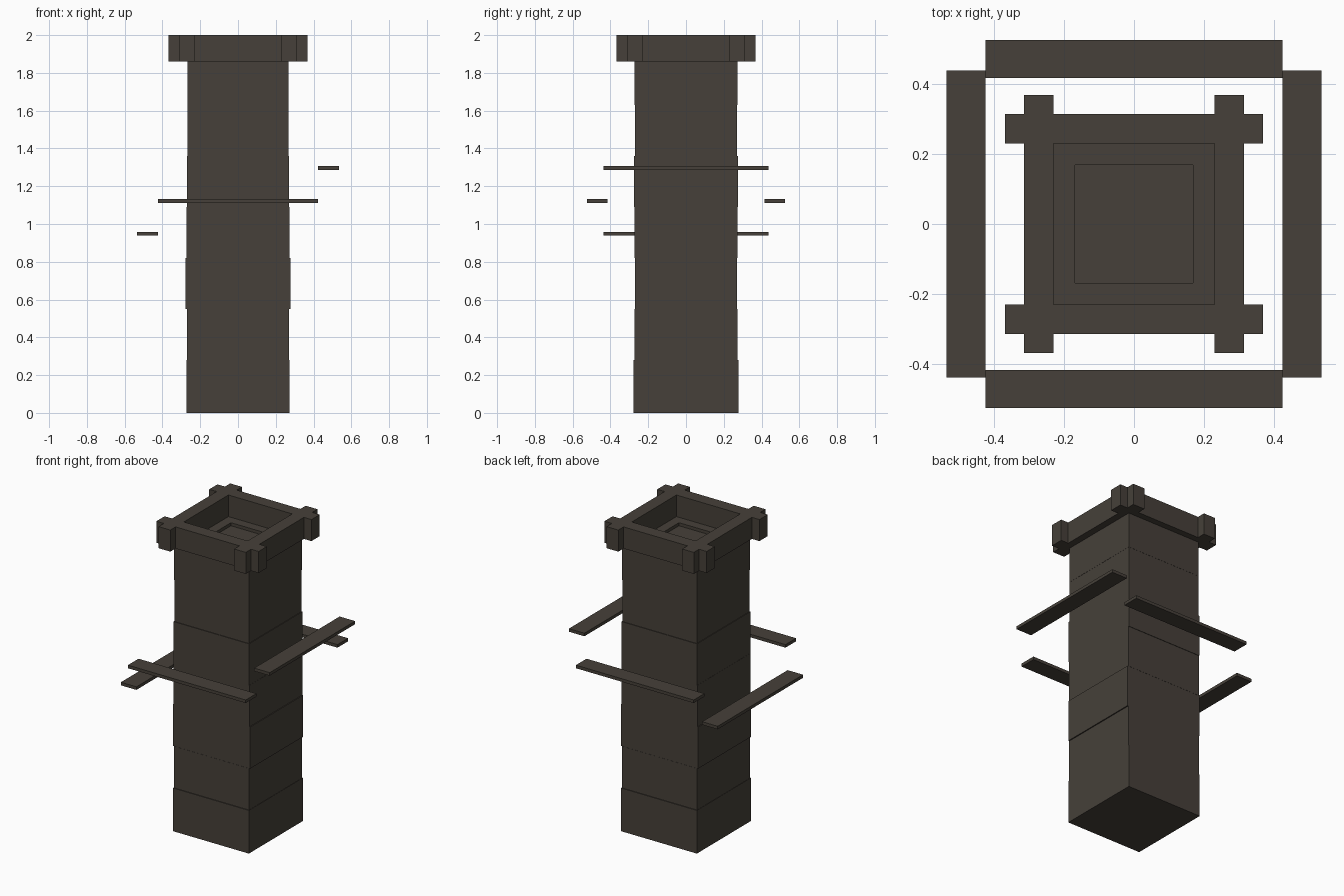
import bpy, bmesh

if "Cube" in bpy.data.objects:
    bpy.data.objects.remove(bpy.data.objects["Cube"])

wood = bpy.data.materials.new("dark_brown_grey")
wood.diffuse_color = (0.061, 0.051, 0.041, 1)
wood.use_nodes = True
wood.node_tree.nodes["Principled BSDF"].inputs["Base Color"].default_value = wood.diffuse_color


def box(name, x, y, z):
    """Box from (min, max) ranges on each axis."""
    bm = bmesh.new()
    bmesh.ops.create_cube(bm, size=1)
    for v in bm.verts:
        for i, (lo, hi) in enumerate((x, y, z)):
            v.co[i] = hi if v.co[i] > 0 else lo
    mesh = bpy.data.meshes.new(name)
    bm.to_mesh(mesh)
    bm.free()
    mesh.materials.append(wood)
    obj = bpy.data.objects.new(name, mesh)
    bpy.context.collection.objects.link(obj)
    return obj


# Tower shaft: stacked blocks of slightly varying half widths
levels = [0, 0.28, 0.55, 0.82, 1.09, 1.36, 1.63, 1.86]
half_x = [0.272, 0.270, 0.277, 0.272, 0.271, 0.267, 0.268]
half_y = [0.277, 0.272, 0.271, 0.272, 0.275, 0.271, 0.272]
for i, (hx, hy) in enumerate(zip(half_x, half_y)):
    block = box(f"shaft_block_{i + 1}", (-hx, hx), (-hy, hy), (levels[i], levels[i + 1]))

# Shallow sunken square in the shaft's top
bm = bmesh.new()
bm.from_mesh(block.data)
bm.normal_update()
top = max(bm.faces, key=lambda f: f.normal.z)
bmesh.ops.inset_region(bm, faces=[top], thickness=0.10)
for v in top.verts:
    v.co.x = 0.168 if v.co.x > 0 else -0.168
    v.co.y = 0.168 if v.co.y > 0 else -0.168
bottom = bmesh.ops.extrude_discrete_faces(bm, faces=[top])["faces"][0]
bmesh.ops.translate(bm, verts=bottom.verts, vec=(0, 0, -0.02))
bm.to_mesh(block.data)
bm.free()

# Crossed beams of the cap
for name, s in (("low", -1), ("high", 1)):
    across = tuple(sorted((s * 0.229, s * 0.313)))
    box(f"cap_beam_x_{name}", (-0.367, 0.367), across, (1.86, 2.0))
    box(f"cap_beam_y_{name}", across, (-0.367, 0.367), (1.86, 2.0))

# Floating planks around the shaft
box("plank_left", (-0.534, -0.423), (-0.438, 0.438), (0.938, 0.958))
box("plank_right", (0.423, 0.534), (-0.438, 0.438), (1.286, 1.306))
box("plank_front", (-0.423, 0.423), (-0.525, -0.416), (1.112, 1.132))
box("plank_back", (-0.423, 0.423), (0.416, 0.525), (1.112, 1.132))
